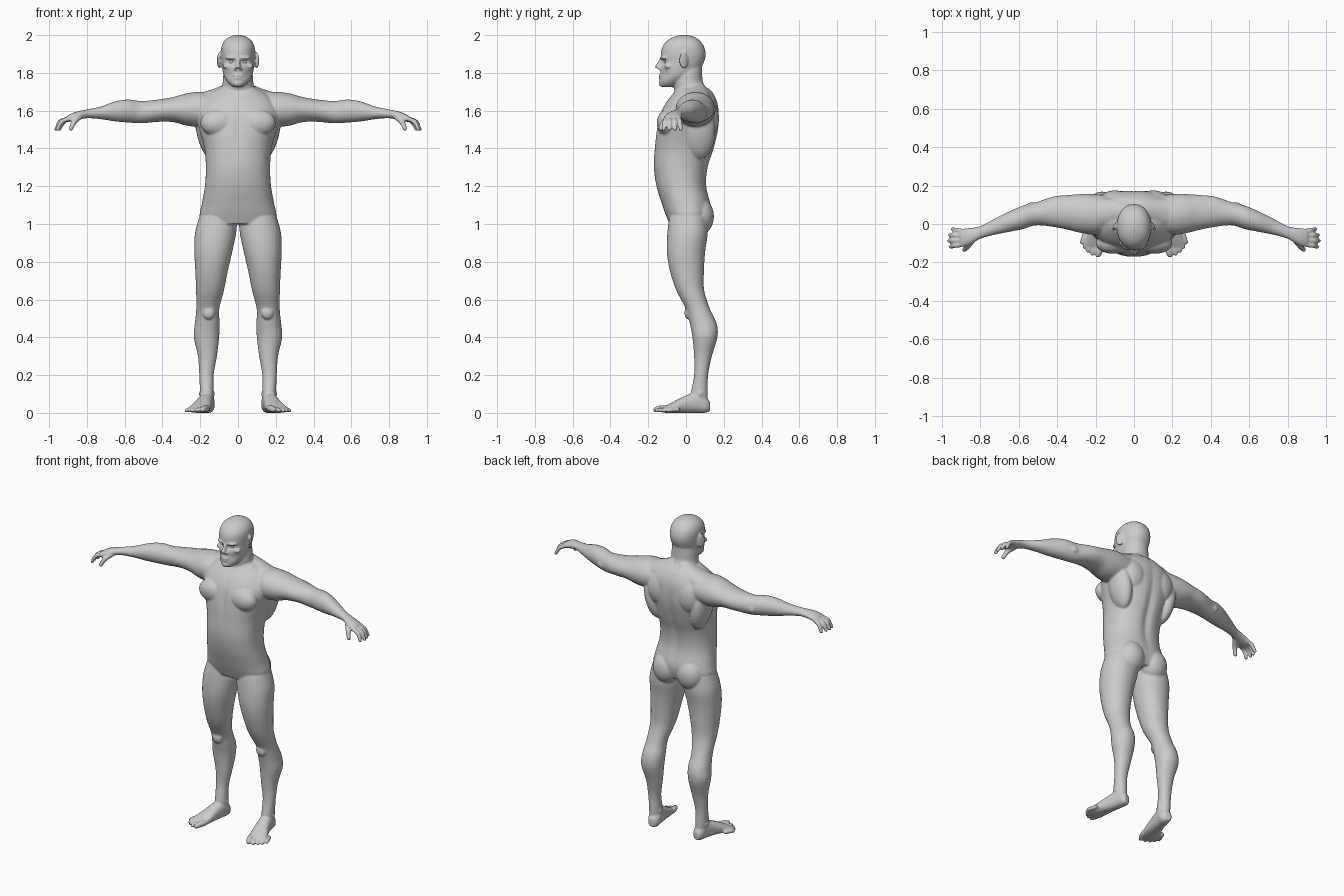
import bpy, bmesh
from math import sin, cos, pi, exp
from mathutils import Vector, Matrix

bm = bmesh.new()
X, Y, Z = Vector((1, 0, 0)), Vector((0, 1, 0)), Vector((0, 0, 1))


def spline(rows, steps=5):
    """Catmull-Rom interpolation of section rows."""
    p = [rows[0]] + list(rows) + [rows[-1]]
    out = []
    for i in range(1, len(p) - 2):
        for k in range(steps):
            t = k / steps
            out.append([0.5 * (2 * b + (c - a) * t + (2 * a - 5 * b + 4 * c - d) * t * t
                               + (3 * b - a - 3 * c + d) * t ** 3)
                        for a, b, c, d in zip(p[i - 1], p[i], p[i + 1], p[i + 2])])
    return out + [list(rows[-1])]


def loft(rows, axis=Z, ref=X, power=2.0, s=1, segs=40, sculpt=None, rounded=False):
    """Loft (x, y, z, a, b) sections; a lies along ref, b along axis x ref."""
    u = (ref - axis * ref.dot(axis)).normalized()
    v = axis.cross(u).normalized()
    secs = spline(rows)
    if rounded:
        for end, sign in ((0, -1), (-1, 1)):
            x, y, z, a, b = secs[end]
            for ang in (0.5, 0.95, 1.35):
                c = Vector((x, y, z)) + axis * sign * min(a, b) * sin(ang)
                new = [*c, a * cos(ang), b * cos(ang)]
                secs.insert(0, new) if sign < 0 else secs.append(new)
    rings = []
    for x, y, z, a, b in secs:
        ring = []
        for i in range(segs):
            t = 2 * pi * i / segs
            c, q = cos(t), sin(t)
            c = abs(c) ** (2 / power) * (1 if c > 0 else -1)
            q = abs(q) ** (2 / power) * (1 if q > 0 else -1)
            co = Vector((x, y, z)) + u * a * c + v * b * q
            if sculpt:
                co.y += sculpt(co)
            co.x *= s
            ring.append(bm.verts.new(co))
        rings.append(ring)
    for r0, r1 in zip(rings, rings[1:]):
        for i in range(segs):
            j = (i + 1) % segs
            bm.faces.new((r0[i], r0[j], r1[j], r1[i]))
    bm.faces.new(rings[0][::-1])
    bm.faces.new(rings[-1])


def blob(center, radii, rot=0, axis='Z', s=1):
    """Ellipsoid muscle or feature, mirrored by s."""
    m = (Matrix.Diagonal((s, 1, 1, 1)) @ Matrix.Translation(center)
         @ Matrix.Rotation(rot, 4, axis) @ Matrix.Diagonal((*radii, 1)))
    bmesh.ops.create_uvsphere(bm, u_segments=28, v_segments=18, radius=1, matrix=m)


def digit(pts, r, s):
    """Tapered finger or toe through three points."""
    axis = (Vector(pts[-1]) - Vector(pts[0])).normalized()
    rows = [(*p, r * k, r * k) for p, k in zip(pts, (1.05, 1.0, 0.85))]
    loft(rows, axis, Y if abs(axis.x) > 0.6 else X, s=s, segs=16, rounded=True)


def zrows(data):
    """(z, half width, y front, y back) -> centred sections."""
    return [(0, (f + k) / 2, z, w, (k - f) / 2) for z, w, f, k in data]


# Torso, with spine groove and chest midline
def torso_shape(p):
    if p.y > 0:
        return -0.014 * exp(-(p.x / 0.025) ** 2) * exp(-((p.z - 1.36) / 0.22) ** 2)
    return 0.008 * exp(-(p.x / 0.02) ** 2) * exp(-((p.z - 1.52) / 0.1) ** 2)


loft(zrows([(1.0, .19, -.088, .115), (1.05, .203, -.108, .13), (1.1, .193, -.126, .132),
            (1.2, .175, -.156, .11), (1.3, .170, -.170, .118), (1.4, .178, -.166, .15),
            (1.5, .205, -.156, .172), (1.58, .222, -.138, .175), (1.64, .205, -.108, .168),
            (1.69, .155, -.07, .146), (1.72, .1, -.05, .12)]),
     power=2.25, segs=72, sculpt=torso_shape)

# Neck
loft(zrows([(1.62, .085, -.04, .13), (1.70, .088, -.06, .115), (1.75, .081, -.068, .09),
            (1.80, .077, -.06, .086), (1.86, .065, -.04, .085)]))


# Head, with eye sockets and hollow cheeks
def face_shape(p):
    if p.y > -0.03:
        return 0
    ax = abs(p.x)
    return (0.014 * exp(-((ax - .034) / .02) ** 2 - ((p.z - 1.859) / .014) ** 2)
            + 0.008 * exp(-((ax - .052) / .02) ** 2 - ((p.z - 1.795) / .022) ** 2))


loft(zrows([(1.725, .025, -.128, -.075), (1.745, .050, -.138, -.03), (1.78, .073, -.137, .03),
            (1.82, .083, -.135, .074), (1.86, .087, -.131, .096), (1.90, .090, -.133, .104),
            (1.94, .087, -.124, .095), (1.97, .072, -.1, .074), (1.99, .046, -.066, .045),
            (2.001, .015, -.028, .008)]), power=2.12, segs=72, sculpt=face_shape)

# Nose, lips and chin
loft([(0, -.122, 1.885, .010, .012), (0, -.134, 1.86, .010, .014),
      (0, -.146, 1.835, .013, .018), (0, -.144, 1.82, .016, .015)], segs=24, rounded=True)
blob((0, -.134, 1.786), (.026, .010, .007))
blob((0, -.133, 1.771), (.023, .011, .007))
blob((0, -.126, 1.744), (.026, .018, .018))

for s in (1, -1):
    # Brow, cheekbone, nostril and ear
    blob((.036, -.118, 1.880), (.033, .017, .009), .35, s=s)
    blob((.058, -.09, 1.835), (.022, .026, .014), .6, s=s)
    blob((.014, -.136, 1.822), (.009, .013, .009), s=s)
    blob((.099, -.012, 1.866), (.008, .027, .044), .45, s=s)

    # Trapezius, chest, back and buttock masses
    loft([(.03, .055, 1.70, .055, .06), (.1, .06, 1.665, .07, .062),
          (.17, .055, 1.64, .08, .062), (.23, .05, 1.63, .07, .06)], X, Y, s=s)
    blob((.095, -.092, 1.535), (.105, .062, .075), -.12, s=s)
    blob((.165, .07, 1.49), (.055, .085, .15), .2, 'Y', s=s)
    blob((.10, .105, 1.56), (.09, .07, .11), s=s)
    blob((.085, .068, 1.04), (.088, .08, .1), s=s)

    # Leg
    loft([(.163, .07, .03, .034, .045), (.165, .07, .10, .036, .045),
          (.167, .08, .20, .038, .037), (.162, .09, .30, .050, .047),
          (.167, .10, .40, .067, .066), (.163, .092, .47, .066, .071),
          (.160, .063, .55, .061, .064), (.148, .022, .65, .074, .074),
          (.140, .005, .75, .086, .09), (.131, 0, .85, .100, .101),
          (.119, .008, .95, .109, .107), (.104, .012, 1.04, .1, .1)], power=2.1, s=s)
    blob((.155, .012, .53), (.032, .02, .035), s=s)
    blob((.165, .075, .1), (.044, .02, .022), s=s)

    # Foot and toes
    fdir = Vector((.22, -.97, 0)).normalized()
    loft([(.156, .125, .034, .02, .026), (.158, .10, .044, .036, .044),
          (.165, .06, .055, .039, .055), (.178, 0, .046, .043, .046),
          (.195, -.06, .031, .052, .031), (.211, -.105, .019, .056, .019),
          (.215, -.122, .015, .05, .013)], fdir, X, 2.3, s)
    for tx, ty, r in ((.187, -.166, .0175), (.217, -.162, .0125), (.240, -.147, .012),
                      (.258, -.127, .012), (.273, -.103, .0115)):
        digit([(tx - .02, ty + .06, r + .006), (tx - .007, ty + .025, r + .004),
               (tx, ty + .006, r)], r, s)

    # Arm and palm
    loft([(.10, .055, 1.605, .09, .085), (.20, .05, 1.607, .105, .092),
          (.27, .054, 1.606, .102, .086), (.34, .060, 1.606, .091, .067),
          (.42, .064, 1.6, .079, .059), (.51, .053, 1.592, .06, .059),
          (.58, .034, 1.598, .061, .061), (.65, .012, 1.596, .053, .053),
          (.72, -.012, 1.589, .043, .035), (.79, -.040, 1.584, .033, .024),
          (.83, -.056, 1.578, .038, .023), (.87, -.068, 1.568, .046, .022),
          (.905, -.072, 1.556, .048, .017)], X, Y, s=s)
    blob((.53, .095, 1.585), (.03, .018, .025), s=s)

    # Fingers and thumb
    for y0, y1, tip in ((-.106, -.119, .955), (-.084, -.088, .963),
                        (-.061, -.058, .958), (-.038, -.027, .945)):
        digit([(.89, y0, 1.558), (tip - .022, (y0 + y1) / 2, 1.542), (tip, y1, 1.502)],
              .0128, s)
    digit([(.84, -.085, 1.565), (.868, -.118, 1.54), (.884, -.134, 1.505)], .0145, s)

# Fuse everything into one smooth skin
bmesh.ops.recalc_face_normals(bm, faces=bm.faces)
mesh = bpy.data.meshes.new("body")
bm.to_mesh(mesh)
bm.free()
body = bpy.data.objects.new("body", mesh)
bpy.context.collection.objects.link(body)
rm = body.modifiers.new("fuse", 'REMESH')
rm.mode = 'VOXEL'
rm.voxel_size = 0.0055
rm.use_smooth_shade = True
sm = body.modifiers.new("soften", 'SMOOTH')
sm.factor = 0.5
sm.iterations = 6

# Eyeballs
for side, s in (("left", 1), ("right", -1)):
    bpy.ops.mesh.primitive_uv_sphere_add(segments=24, ring_count=16, radius=.0125,
                                         location=(s * .034, -.104, 1.859))
    eye = bpy.context.object
    eye.name = side + "_eye"
    bpy.ops.object.shade_smooth()
